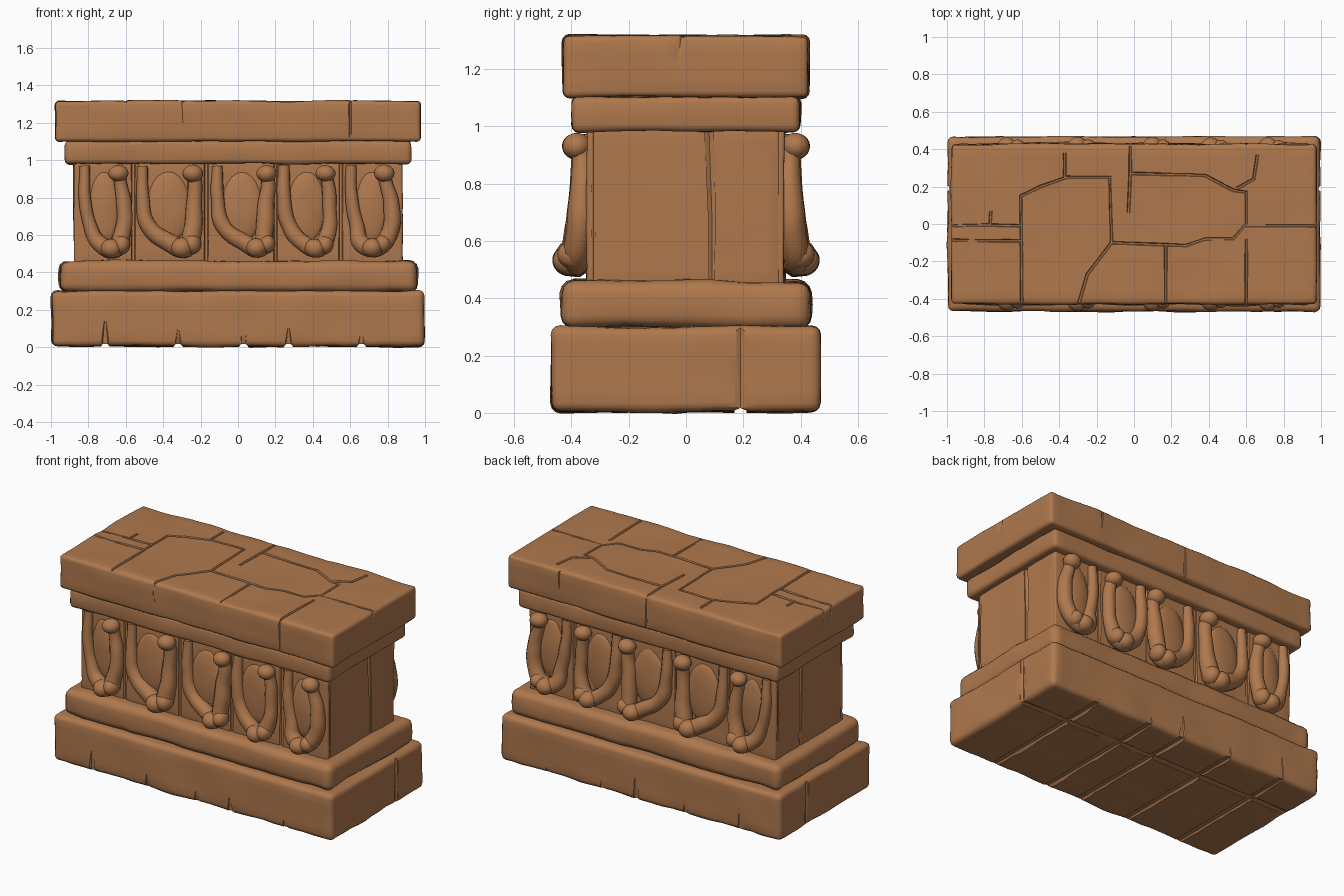
import bpy, bmesh, math
from mathutils import Vector, Matrix, noise

if "Cube" in bpy.data.objects:
    bpy.data.objects.remove(bpy.data.objects["Cube"])

stone = bpy.data.materials.new("warm brown stone")
stone.use_nodes = True
STONE = (0.43, 0.19, 0.075, 1)
stone.diffuse_color = STONE
stone.node_tree.nodes["Principled BSDF"].inputs["Base Color"].default_value = STONE


def activate(ob):
    bpy.ops.object.select_all(action='DESELECT')
    ob.select_set(True)
    bpy.context.view_layer.objects.active = ob


def add(name, data):
    ob = bpy.data.objects.new(name, data)
    bpy.context.collection.objects.link(ob)
    data.materials.append(stone)
    return ob


def from_bmesh(name, bm):
    me = bpy.data.meshes.new(name)
    bm.to_mesh(me)
    bm.free()
    return add(name, me)


def roughen(bm, amount):
    bm.normal_update()
    moves = [(v, v.normal * amount * (noise.noise(v.co * 4) + 0.5 * noise.noise(v.co * 11)))
             for v in bm.verts]
    for v, d in moves:
        v.co += d


def slab(name, hx, hy, z0, z1, round_by, rough=0.008):
    """Rounded, slightly worn stone block."""
    bm = bmesh.new()
    bmesh.ops.create_cube(bm, size=1)
    for v in bm.verts:
        v.co = Vector((v.co.x * 2 * hx, v.co.y * 2 * hy, z0 + (v.co.z + 0.5) * (z1 - z0)))
    bmesh.ops.bevel(bm, geom=bm.edges[:], offset=round_by, segments=3,
                    profile=0.5, affect='EDGES')
    for axis, lo, hi in ((0, -hx, hx), (1, -hy, hy), (2, z0, z1)):
        n = max(2, round((hi - lo) / 0.07))
        for i in range(1, n):
            p, d = Vector(), Vector()
            p[axis], d[axis] = lo + (hi - lo) * i / n, 1
            bmesh.ops.bisect_plane(bm, geom=bm.verts[:] + bm.edges[:] + bm.faces[:],
                                   plane_co=p, plane_no=d)
    roughen(bm, rough)
    return from_bmesh(name, bm)


def tubes(name, paths, depth, smooth=False):
    """Mesh tubes along paths of (x, y, z[, radius factor])."""
    cu = bpy.data.curves.new(name, 'CURVE')
    cu.dimensions, cu.bevel_depth = '3D', depth
    cu.bevel_resolution = 3 if smooth else 1
    cu.resolution_u = 6
    cu.use_fill_caps = True
    for path in paths:
        sp = cu.splines.new('BEZIER' if smooth else 'POLY')
        pts = sp.bezier_points if smooth else sp.points
        pts.add(len(path) - 1)
        for p, q in zip(pts, path):
            p.co = q[:3] if smooth else (*q[:3], 1)
            p.radius = q[3] if len(q) > 3 else 1
            if smooth:
                p.handle_left_type = p.handle_right_type = 'AUTO'
    ob = add(name, cu)
    activate(ob)
    bpy.ops.object.convert(target='MESH')
    ob = bpy.context.object
    bm = bmesh.new()
    bm.from_mesh(ob.data)
    bmesh.ops.remove_doubles(bm, verts=bm.verts[:], dist=0.0001)
    bmesh.ops.recalc_face_normals(bm, faces=bm.faces[:])
    bm.to_mesh(ob.data)
    bm.free()
    return ob


def carve(ob, groups):
    """Cut grooves of several widths into a block."""
    for depth, paths in groups:
        cutter = tubes("groove_cutter", paths, depth)
        mod = ob.modifiers.new("grooves", 'BOOLEAN')
        mod.operation, mod.solver, mod.use_self = 'DIFFERENCE', 'EXACT', True
        mod.object = cutter
        activate(ob)
        bpy.ops.object.modifier_apply(modifier=mod.name)
        bpy.data.objects.remove(cutter)


def finish(ob, angle=40):
    activate(ob)
    bpy.ops.object.shade_smooth_by_angle(angle=math.radians(angle))


# Base course with wide joints underneath that fade out up the faces
base = slab("base_course", 0.995, 0.467, 0.005, 0.3, 0.03, 0.01)
joints = [[(x, -0.475, h, 0.25), (x, -0.475, 0), (x, 0.475, 0), (x, 0.475, h, 0.25)]
          for x, h in ((-0.71, 0.15), (-0.32, 0.1), (0.03, 0.2), (0.27, 0.1), (0.66, 0.1))]
long_joint = [[(1, 0.19, 0.33, 0.6), (1, 0.19, 0), (-1, 0.19, 0), (-1, 0.19, 0.33, 0.6)]]
carve(base, [(0.027, joints), (0.024, long_joint)])
finish(base)

# Mouldings above and below the body
finish(slab("lower_moulding", 0.955, 0.432, 0.298, 0.46, 0.042, 0.012))
finish(slab("upper_moulding", 0.925, 0.397, 0.98, 1.105, 0.025))

# Body with panel joints on all four sides
body = slab("body", 0.878, 0.345, 0.44, 1.0, 0.012, 0.006)
panel = [[(x, s * 0.347, 0.44), (x, s * 0.347, 1)]
         for x in (-0.56, -0.17, 0.2, 0.55) for s in (-1, 1)]
edge = [[(s * 0.88, y, 0.44), (s * 0.88, y, 1)] for y in (-0.322, 0.322) for s in (-1, 1)]
middle = [[(s * 0.88, 0.09, 0.44, 0.7), (s * 0.88, 0.09, 0.7), (s * 0.88, 0.08, 1, 1.3)]
          for s in (-1, 1)]
carve(body, [(0.012, panel), (0.007, edge), (0.014, middle)])
finish(body)

# Top slab with paving cracks running over the edges
top = slab("top_slab", 0.977, 0.428, 1.1, 1.316, 0.022)
Z = 1.318
cracks_xy = [
    [(-1, -0.01), (-0.8, -0.005), (-0.6, -0.01)],
    [(-1, -0.085), (-0.8, -0.09), (-0.6, -0.09)],
    [(-0.77, -0.005), (-0.765, 0.07)],
    [(-0.6, -0.43), (-0.605, 0.15), (-0.5, 0.2), (-0.36, 0.25), (-0.13, 0.25),
     (-0.12, -0.1), (-0.25, -0.27), (-0.3, -0.44)],
    [(-0.37, 0.24), (-0.37, 0.38)],
    [(-0.12, -0.1), (0.28, -0.115), (0.38, -0.08), (0.53, -0.08), (0.6, 0), (0.6, 0.17),
     (0.53, 0.18), (0.38, 0.26), (-0.02, 0.27)],
    [(-0.02, 0.44), (-0.02, 0.27), (-0.03, 0.06)],
    [(0.55, 0.19), (0.64, 0.24), (0.66, 0.37)],
    [(0.6, -0.01), (1, -0.01)],
    [(0.17, -0.11), (0.17, -0.44)],
    [(0.6, -0.08), (0.6, -0.44)],
]
cracks = [[(x, y, Z) for x, y in path] for path in cracks_xy]
faces = [[(-0.3, -0.432, 1.33), (-0.295, -0.432, 1.2, 0.5)],
         [(0.6, -0.432, 1.33), (0.6, -0.432, 1.08)],
         [(-0.02, 0.432, 1.33), (-0.02, 0.432, 1.08)],
         [(0.6, 0.432, 1.33), (0.6, 0.432, 1.2, 0.5)],
         [(0.981, -0.015, 1.33, 1.5), (0.981, -0.03, 1.21, 0.4)],
         [(-0.981, -0.01, 1.33), (-0.981, -0.01, 1.12, 0.5)],
         [(-0.981, -0.085, 1.33), (-0.981, -0.085, 1.12, 0.5)]]
carve(top, [(0.009, cracks), (0.009, faces)])
finish(top)


# Carved hooks: a curling U with a knob, a foot and a domed centre
def hook(number, left, right, knob_x, foot_x):
    path = [(left + 0.035, -0.345, 0.97, 0.7), (left + 0.037, -0.355, 0.8, 0.85),
            (left + 0.065, -0.36, 0.65, 0.95), (foot_x - 0.08, -0.375, 0.555, 1.1),
            (foot_x, -0.385, 0.53, 1.2), (right - 0.055, -0.375, 0.61, 1.1),
            (right - 0.045, -0.362, 0.76, 1), (knob_x + 0.01, -0.36, 0.88, 0.9),
            (knob_x, -0.365, 0.94, 0.9)]
    arm = tubes(f"hook_arm_{number}", [path], 0.042, smooth=True)
    bm = bmesh.new()
    bm.from_mesh(arm.data)
    mid = (left + right) / 2 - 0.005
    width = (right - left) / 2 - 0.06
    for place, size in (((knob_x, -0.38, 0.93), (0.055, 0.052, 0.046)),
                        ((foot_x - 0.02, -0.408, 0.53), (0.055, 0.055, 0.05)),
                        ((foot_x + 0.035, -0.395, 0.55), (0.045, 0.055, 0.05)),
                        ((mid, -0.34, 0.75), (width, 0.03, 0.19))):
        bmesh.ops.create_uvsphere(bm, u_segments=20, v_segments=12, radius=1,
                                  matrix=Matrix.LocRotScale(place, None, size))
    roughen(bm, 0.007)
    bm.to_mesh(arm.data)
    bm.free()
    arm.name = f"carved_hook_{number}"
    finish(arm, 60)
    mod = arm.modifiers.new("back copy", 'MIRROR')
    mod.use_axis = (False, True, False)
    mod.use_mirror_merge = False


for i, spec in enumerate([(-0.855, -0.565, -0.64, -0.66), (-0.545, -0.19, -0.24, -0.28),
                          (-0.145, 0.195, 0.15, 0.12), (0.21, 0.535, 0.47, 0.43),
                          (0.57, 0.865, 0.78, 0.74)], 1):
    hook(i, *spec)
